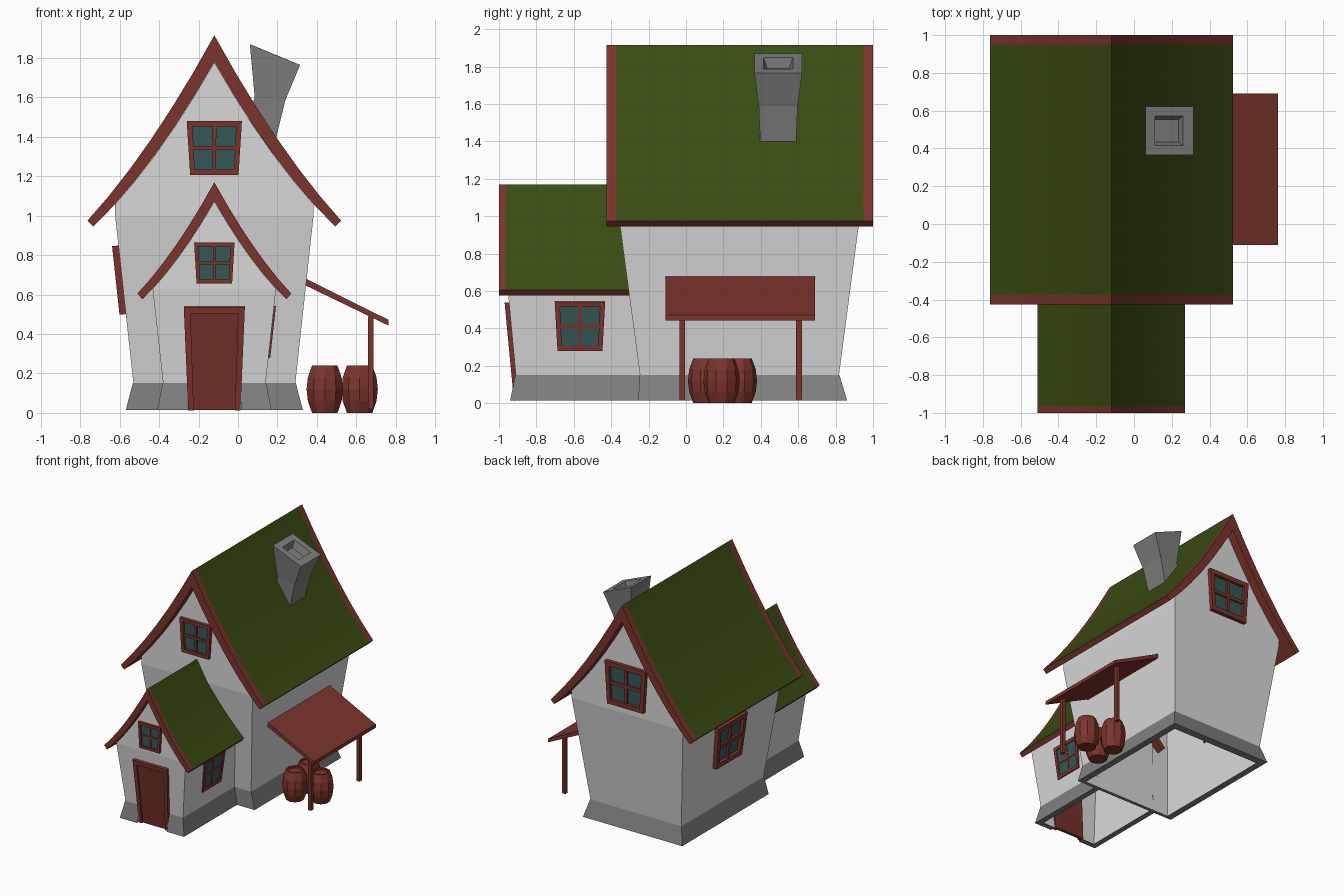
import bpy, bmesh, math
from mathutils import Vector as V

if "Cube" in bpy.data.objects:
    bpy.data.objects.remove(bpy.data.objects["Cube"])

def material(name, rgb):
    m = bpy.data.materials.new(name)
    m.diffuse_color = (*rgb, 1)
    m.use_nodes = True
    m.node_tree.nodes["Principled BSDF"].inputs["Base Color"].default_value = m.diffuse_color
    return m

WALL = material("plaster", (.69, .69, .69))
STONE = material("stone", (.215, .215, .215))
RED = material("red_wood", (.205, .034, .026))
DOOR = material("dark_red_wood", (.175, .029, .022))
GREEN = material("green_roof", (.042, .073, .006))
GLASS = material("teal_glass", (.032, .098, .093))
CX = -.12   # ridge line of both gables

def finish(bm, name, mats, smooth=False):
    bmesh.ops.recalc_face_normals(bm, faces=bm.faces)
    me = bpy.data.meshes.new(name)
    bm.to_mesh(me)
    bm.free()
    for m in mats:
        me.materials.append(m)
    ob = bpy.data.objects.new(name, me)
    bpy.context.collection.objects.link(ob)
    if smooth:
        bpy.ops.object.select_all(action='DESELECT')
        ob.select_set(True)
        bpy.context.view_layer.objects.active = ob
        bpy.ops.object.shade_smooth_by_angle(angle=math.radians(30))
    return ob

def loft(bm, loops, mat=0, closed=True, cap0=True, cap1=True):
    """Bridge equal-length loops of points with quads, optionally capping the ends."""
    rows = [[bm.verts.new(p) for p in lp] for lp in loops]
    n = len(rows[0])
    faces = []
    for a, b in zip(rows, rows[1:]):
        for i in range(n if closed else n - 1):
            j = (i + 1) % n
            faces.append(bm.faces.new((a[i], a[j], b[j], b[i])))
    if cap0:
        faces.append(bm.faces.new(rows[0]))
    if cap1:
        faces.append(bm.faces.new(rows[-1]))
    for f in faces:
        f.material_index = mat

def solid(name, loops, mat, smooth=False, **kw):
    bm = bmesh.new()
    loft(bm, loops, **kw)
    return finish(bm, name, [mat], smooth)

def rect(x0, x1, y0, y1, z):
    return [(x0, y0, z), (x1, y0, z), (x1, y1, z), (x0, y1, z)]

def curve(top, a, b):
    return lambda d: top - a * abs(d) + b * d * d

# Roofs: swept slab with sagging slopes, green on top, red trim and underside
def roof(name, outer, inner, d_out, d_in, ys, n=6):
    ts = [i / n for i in range(-n, n + 1)]
    prof = [(t * d_out, outer(t * d_out)) for t in ts]
    prof += [(t * d_in, inner(t * d_in)) for t in reversed(ts)]
    bm = bmesh.new()
    loft(bm, [[(CX + x, y, z) for x, z in prof] for y in ys], cap0=False, cap1=False)
    bm.verts.ensure_lookup_table()
    bm.faces.ensure_lookup_table()
    m = len(prof)
    for k, f in enumerate(bm.faces):     # top faces of the middle strip
        if k // m == 1 and k % m < 2 * n:
            f.material_index = 1
    for r in (0, len(ys) - 1):           # gable-end boards
        row = bm.verts[r * m:(r + 1) * m]
        for i in range(2 * n):
            bm.faces.new((row[i], row[i + 1], row[m - 2 - i], row[m - 1 - i]))
    finish(bm, name, [RED, GREEN], True)

main_in = curve(1.78, 1.76, .65)
porch_in = curve(1.075, 1.75, 1.05)
roof("main_roof", curve(1.915, 1.826, .567), main_in, .643, .613, [-.425, -.375, .95, 1.0])
roof("porch_roof", curve(1.17, 1.83, .98), porch_in, .39, .365, [-1.0, -.965, -.25])

# Walls: flared shell, then upright gables following the roof underside
def walls(name, h0, h1, y0, y1, zc, under, n=5):
    bm = bmesh.new()
    loft(bm, [rect(CX - h0, CX + h0, *y0, .015), rect(CX - h1, CX + h1, *y1, zc)],
         cap0=False, cap1=False)
    prof = [(-h1, zc)] + [(h1 * i / n, under(h1 * i / n) - .002) for i in range(-n, n + 1)] + [(h1, zc)]
    loft(bm, [[(CX + x, y, z) for x, z in prof] for y in y1], closed=False)
    bmesh.ops.remove_doubles(bm, verts=bm.verts, dist=.0005)
    finish(bm, name, [WALL])

walls("main_walls", .396, .503, (-.228, .80), (-.36, .93), 1.0, main_in)
walls("porch_walls", .245, .313, (-.897, -.23), (-.955, -.30), .63, porch_in)

# Stone plinth: flared skirt with a flat foot
def plinth(name, top, foot, inner, closed):
    solid(name, [[(x, y, z) for x, y in pts] for pts, z in
                 ((top, .152), (foot, .015), (inner, .015))],
          STONE, closed=closed, cap0=False, cap1=False)

def ring(h, y0, y1):
    return [(CX - h, y0), (CX + h, y0), (CX + h, y1), (CX - h, y1)]

plinth("main_plinth", ring(.413, -.248, .82), ring(.449, -.255, .861), ring(.396, -.228, .80), True)
for s, side in ((-1, "left"), (1, "right")):   # porch plinth stops at the door
    def run(h, y):
        return [(CX + s * .135, y), (CX + s * h, y), (CX + s * h, -.24)]
    plinth("porch_plinth_" + side, run(.262, -.912), run(.29, -.94), run(.245, -.897), False)

# Framed openings: tapered frame laid on a wall; w0 bottom width, w1 top width
def opening(name, centre, u, v, w0, w1, h, depth, door=False):
    u, v = V(u).normalized(), V(v).normalized()
    nrm = u.cross(v)
    bm = bmesh.new()
    fr = .033 if door else .1 * w1
    bar = .036 * w1
    def P(a, b, n):   # a: -1..1 across, b: 0..1 up
        return V(centre) + u * a * (w0 + (w1 - w0) * b) / 2 + v * (b - .5) * h + nrm * n
    def plate(a0, a1, b0, b1, n, mat):
        loft(bm, [[P(a, b, k) for a, b in ((a0, b0), (a1, b0), (a1, b1), (a0, b1))]
                  for k in (-.012, n)], mat)
    fa, fb = 2 * fr / w1, fr / h
    for a0, a1 in ((-1, -1 + fa), (1 - fa, 1)):
        plate(a0, a1, 0, 1, depth, 0)
    plate(-1 + fa, 1 - fa, 1 - fb, 1, depth, 0)
    if door:
        plate(-1 + fa, 1 - fa, 0, 1 - fb, depth * .4, 1)
    else:
        plate(-1 + fa, 1 - fa, 0, fb, depth, 0)
        ba, bb = bar / w1 * 2, bar / h
        plate(-ba, ba, fb, 1 - fb, depth * .7, 0)
        for a0, a1 in ((-1 + fa, -ba), (ba, 1 - fa)):
            plate(a0, a1, .5 - bb, .5 + bb, depth * .7, 0)
        plate(-1 + fa, 1 - fa, fb, 1 - fb, .006, 1)
    finish(bm, name, [RED, DOOR if door else GLASS])

X, Y, Z = (1, 0, 0), (0, 1, 0), (0, 0, 1)
opening("front_upper_window", (CX, -.36, 1.343), X, Z, .245, .28, .275, .025)
opening("porch_front_window", (CX, -.955, .76), X, Z, .18, .205, .21, .02)
opening("back_window", (CX, .93, 1.23), (-1, 0, 0), Z, .325, .37, .345, .03)
opening("left_window", (-.588, .30, .675), (0, -1, 0), (-.108, 0, 1), .33, .375, .35, .032)
opening("porch_right_window", (.164, -.567, .412), Y, (.11, 0, 1), .24, .27, .265, .014)
opening("front_door", (CX, -.923, .277), X, (0, -.095, 1), .265, .31, .527, .022, door=True)

# Chimney: bent shaft with tilted, hollowed top
def section(xl, zl, xr, zr, hy, cy=.493):
    return [(xl, cy - hy, zl), (xr, cy - hy, zr), (xr, cy + hy, zr), (xl, cy + hy, zl)]

solid("chimney", [section(.0, 1.32, .17, 1.30, .092), section(.085, 1.60, .24, 1.585, .104),
                  section(.06, 1.87, .315, 1.765, .128), section(.11, 1.849, .26, 1.788, .078),
                  section(.105, 1.79, .235, 1.735, .06)], STONE)

# Lean-to shelter on the right
solid("shelter_roof", [[(.335, y, .685), (.763, y, .472), (.763, y, .443), (.335, y, .65)]
                       for y in (-.11, .69)], RED)
for y, side in ((-.021, "front"), (.604, "back")):
    solid("shelter_post_" + side, [rect(.659, .686, y - .015, y + .015, z) for z in (.02, .49)], RED)

# Barrels
for k, (x, y) in enumerate(((.44, .107), (.44, .283), (.617, .19))):
    solid(f"barrel_{k + 1}", [[(x + r * math.cos(a), y + r * math.sin(a), z)
                               for a in [math.tau * (i + .5) / 10 for i in range(10)]]
                              for r, z in ((.068, 0), (.09, .06), (.097, .12), (.09, .18),
                                           (.068, .24), (.056, .24), (.056, .225))], RED)
